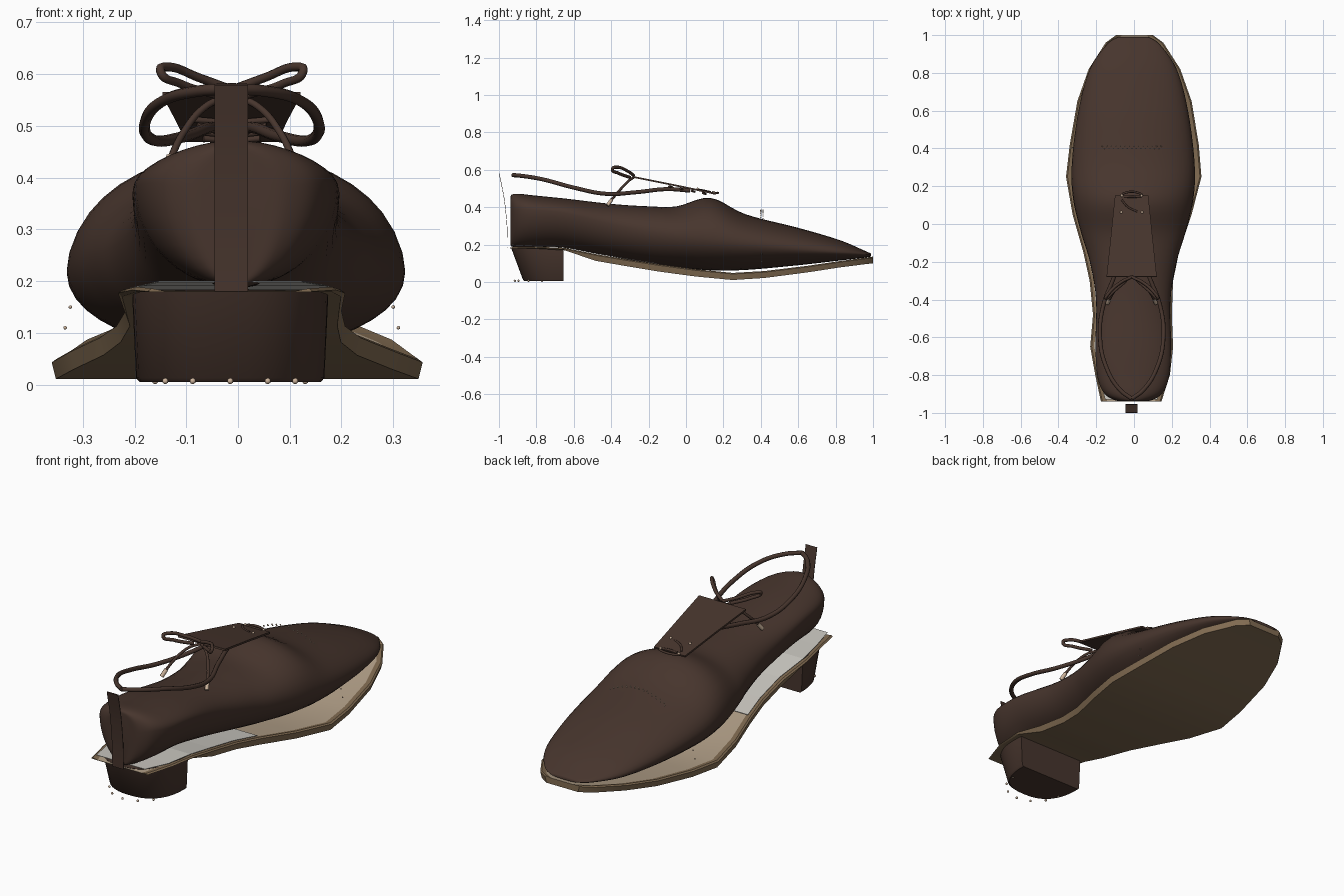
import bpy, bmesh, math
from mathutils import Vector

cube = bpy.data.objects.get("Cube")
if cube:
    bpy.data.objects.remove(cube)


def material(name, rgb):
    linear = [((c / 255 + 0.055) / 1.055) ** 2.4 for c in rgb]
    mat = bpy.data.materials.new(name)
    mat.use_nodes = True
    mat.diffuse_color = (*linear, 1)
    mat.node_tree.nodes["Principled BSDF"].inputs["Base Color"].default_value = (*linear, 1)
    return mat


leather = material("dark brown leather", (71, 53, 45))
sole_edge = material("sole brown", (130, 108, 82))
welt = material("light tan welt", (182, 163, 139))
lining = material("pale grey lining", (205, 202, 195))
metal = material("pale tan metal", (205, 180, 156))


def smooth_object(obj, angle):
    bpy.ops.object.select_all(action='DESELECT')
    obj.select_set(True)
    bpy.context.view_layer.objects.active = obj
    bpy.ops.object.shade_smooth_by_angle(angle=math.radians(angle))


def add_object(name, bm, mats, smooth=None):
    bmesh.ops.recalc_face_normals(bm, faces=bm.faces)
    mesh = bpy.data.meshes.new(name)
    bm.to_mesh(mesh)
    bm.free()
    obj = bpy.data.objects.new(name, mesh)
    bpy.context.collection.objects.link(obj)
    for mat in mats:
        mesh.materials.append(mat)
    if smooth:
        smooth_object(obj, smooth)


def loft(name, rings, mats, smooth=None, top_index=None):
    """Skin closed rings; optionally colour one strip of faces differently."""
    bm = bmesh.new()
    loops = [[bm.verts.new(p) for p in ring] for ring in rings]
    count = len(loops[0])
    for a, b in zip(loops, loops[1:]):
        for i in range(count):
            j = (i + 1) % count
            face = bm.faces.new((a[i], a[j], b[j], b[i]))
            face.material_index = 1 if i == top_index else 0
    bm.faces.new(loops[0])
    bm.faces.new(loops[-1])
    add_object(name, bm, mats, smooth)


def resample(rows, steps):
    """Catmull-Rom interpolation of table rows."""
    rows = [Vector(r) for r in rows]
    out = []
    for i in range(len(rows) - 1):
        p0, p1, p2, p3 = rows[max(i - 1, 0)], rows[i], rows[i + 1], rows[min(i + 2, len(rows) - 1)]
        for s in range(steps):
            t = s / steps
            out.append(p1 + 0.5 * t * ((p2 - p0) + t * ((2 * p0 - 5 * p1 + 4 * p2 - p3)
                                                       + t * (3 * p1 - p0 - 3 * p2 + p3))))
    return out + [rows[-1]]


# Upper: y, half width, bottom, widest height, top
upper_rows = [
    (-.938, .05, .2, .37, .45), (-.932, .1, .19, .38, .467), (-.895, .155, .187, .39, .472),
    (-.81, .189, .187, .385, .463), (-.65, .2, .183, .37, .447), (-.4, .197, .137, .31, .418),
    (-.2, .23, .1, .27, .405), (-.05, .275, .08, .25, .405), (.13, .318, .063, .235, .45),
    (.32, .325, .065, .21, .362), (.6, .29, .09, .18, .29), (.82, .23, .115, .16, .225),
    (.95, .14, .13, .15, .17), (.99, .08, .137, .145, .152)]


def upper_ring(y, half, low, mid, high):
    ring = []
    for k in range(40):
        a = math.tau * k / 40
        height = (high - mid) if math.sin(a) > 0 else (mid - low)
        ring.append((half * math.cos(a) - .004, y, mid + height * math.sin(a)))
    return ring


loft("upper", [upper_ring(*row) for row in resample(upper_rows, 5)], [leather], 75)

# Sole with a raised brown rim around a tan bed: y, left edge, right edge, underside, top side
sole_rows = [
    (-.94, -.175, .145, .179, .182), (-.8, -.205, .19, .179, .185), (-.65, -.232, .207, .17, .179),
    (-.48, -.217, .2, .113, .145), (-.3, -.235, .207, .082, .115), (-.15, -.268, .238, .057, .092),
    (.05, -.325, .305, .03, .065), (.25, -.36, .357, .011, .045), (.42, -.34, .343, .022, .055),
    (.65, -.3, .305, .052, .083), (.82, -.24, .245, .078, .108), (.96, -.15, .155, .096, .127),
    (1, -.095, .1, .1, .132)]
rim = .034
sole_rings = [[(l + .008, y, lo), (r - .008, y, lo), (r, y, hi - .002), (r - .008, y, hi + .004),
               (r - rim, y, hi - .001), (l + rim, y, hi - .001), (l + .008, y, hi + .004),
               (l, y, hi - .002)]
              for y, l, r, lo, hi in sole_rows]
loft("sole", sole_rings, [sole_edge, welt], 25, top_index=4)

# Thin grey shank lining over the rear of the sole, its back edge turned up
lining_rings = []
for i, (y, l, r, lo, hi) in enumerate(sole_rows[:6]):
    l, r, z = l + .022, r - .022, hi + (.016 if i == 0 else .006)
    y = max(y, -.93)
    lining_rings.append([(l, y, z), (r, y, z), (r, y, z + .002), (l, y, z + .002)])
loft("shank_lining", lining_rings, [lining])


# Stacked heel with a rounded back
def heel_ring(z, half, depth):
    ring = []
    for k in range(25):
        a = math.pi * k / 24
        c, s = math.cos(a), math.sin(a)
        ring.append((math.copysign(abs(c) ** .8, c) * half - .015, -.655 - depth * abs(s) ** .8, z))
    return ring


loft("heel", [heel_ring(.005, .175, .208), heel_ring(.013, .182, .217), heel_ring(.183, .19, .28)],
     [leather], 40)


# Thin sheets swept along a path of (half width, y, z), with depth below the path
def sheet(name, centre, rows, depth):
    rings = []
    for half, y, z in rows:
        a, b = centre - half, centre + half
        rings.append([(a, y, z - depth), (b, y, z - depth), (b, y + .002, z + .003), (a, y + .002, z + .003)])
    loft(name, rings, [leather], 30)


sheet("tongue", -.0125, [(.088, .15, .475), (.11, -.065, .52), (.133, -.28, .563)], .006)
strap_rows = [(.032, -.955, .18), (.032, -.958, .3), (.032, -.974, .45), (.032, -1, .578)]
sheet("back_strap", -.013, resample(strap_rows, 4), 0)


# Laces
def tube(name, points, radius, mat=leather):
    data = bpy.data.curves.new(name, 'CURVE')
    data.dimensions = '3D'
    data.bevel_depth = radius
    data.bevel_resolution = 2
    data.resolution_u = 8
    data.use_fill_caps = True
    spline = data.splines.new('BEZIER')
    spline.bezier_points.add(len(points) - 1)
    for bp, p in zip(spline.bezier_points, points):
        bp.co = p
        bp.handle_left_type = bp.handle_right_type = 'AUTO'
    data.materials.append(mat)
    obj = bpy.data.objects.new(name, data)
    bpy.context.collection.objects.link(obj)
    bpy.ops.object.select_all(action='DESELECT')
    obj.select_set(True)
    bpy.context.view_layer.objects.active = obj
    bpy.ops.object.convert(target='MESH')
    smooth_object(bpy.context.view_layer.objects.active, 60)


def mirrored(points, side, centre=-.012):
    return [(centre + side * x, y, z) for x, y, z in points]


long_loop = [(0, -.925, .572), (.06, -.88, .568), (.13, -.77, .55), (.168, -.6, .505),
             (.15, -.43, .472), (.09, -.27, .48), (.04, -.1, .497), (.02, .02, .489)]
bow_loop = [(0, -.28, .57), (.06, -.31, .592), (.125, -.37, .614), (.138, -.393, .606),
            (.1, -.36, .582), (.03, -.3, .56)]
free_end = [(0, -.28, .56), (.05, -.31, .538), (.095, -.36, .485), (.118, -.4, .438)]
tip = [(.117, -.398, .44), (.128, -.42, .41)]
for side, word in ((-1, "right"), (1, "left")):
    tube(f"long_lace_{word}", mirrored(long_loop, side), .011)
    tube(f"bow_loop_{word}", mirrored(bow_loop, side), .0085)
    tube(f"lace_end_{word}", mirrored(free_end, side), .007)
    tube(f"lace_tip_{word}", mirrored(tip, side), .01, metal)

# Lace rungs under the tongue and the front lacing
for i in range(4):
    y, z, half = .09 - .06 * i, .476 + .012 * i, .055 + .006 * i
    tube(f"lace_rung_{i + 1}", mirrored([(-half, y, z), (0, y + .015, z - .005), (half, y, z)], 1), .006)
front_rung = [(-.055, .15, .474), (-.04, .163, .476), (.04, .163, .476), (.055, .15, .474),
              (.03, .145, .479), (-.04, .145, .479)]
tube("front_lace", mirrored(front_rung, 1), .006)
tube("cross_lace", mirrored([(-.055, .13, .482), (-.02, .09, .491), (.03, .065, .495)], 1), .005)


# Small beads: heel nails, eyelets and toe stitching
def beads(name, points, radius):
    bm = bmesh.new()
    for p in points:
        made = bmesh.ops.create_icosphere(bm, subdivisions=2, radius=radius)
        bmesh.ops.translate(bm, verts=made['verts'], vec=p)
    add_object(name, bm, [metal], 60)


nail_angles = [math.radians(30 * k) for k in range(7)]
nails = [(.145 * math.cos(a), -.77 - .145 * math.sin(a), .007) for a in nail_angles]
beads("heel_nails", mirrored(nails, 1, -.015), .006)
eyelets = [(s * x, y, z) for s in (-1, 1) for x, y, z in ((.055, .062, .498), (.052, .15, .479))]
beads("eyelets", mirrored(eyelets, 1), .007)
stitches = [(.012 * k, .4 + .012 * (k % 2), .385 - .045 * (k / 13) ** 2) for k in range(-13, 14)]
stitches += [(s * x, .405, z) for s in (-1, 1) for x, z in ((.322, .11), (.312, .15))]
beads("toe_stitching", mirrored(stitches, 1), .0035)
